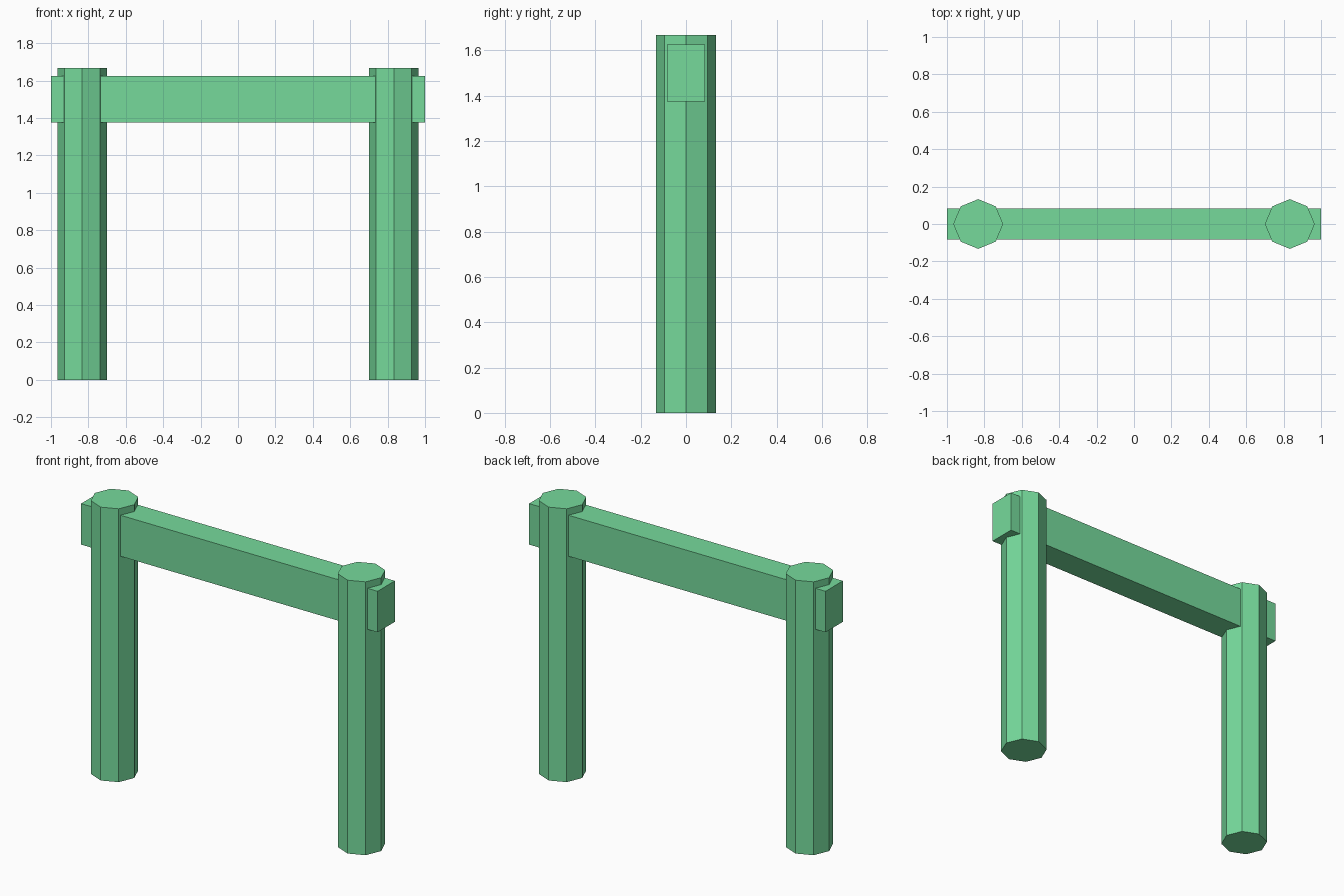
import bpy

if "Cube" in bpy.data.objects:
    bpy.data.objects.remove(bpy.data.objects["Cube"])

POST_X, POST_R, POST_H = 0.833, 0.133, 1.667

green = bpy.data.materials.new("green")
green.diffuse_color = (0.18, 0.70, 0.33, 1)
green.use_nodes = True
green.node_tree.nodes["Principled BSDF"].inputs["Base Color"].default_value = green.diffuse_color


def finish(name):
    obj = bpy.context.object
    obj.name = name
    obj.data.materials.append(green)
    return obj


# Eight-sided upright posts, corners on the x and y axes
for name, side in (("left_post", -1), ("right_post", 1)):
    bpy.ops.mesh.primitive_cylinder_add(
        vertices=8, radius=POST_R, depth=POST_H,
        location=(side * POST_X, 0, POST_H / 2))
    finish(name)

# Crossbar passing through both posts
bpy.ops.mesh.primitive_cube_add(size=1, location=(0, 0, 1.5))
bar = finish("crossbar")
bar.scale = (2, 0.167, 0.25)
bpy.ops.object.transform_apply(location=False, rotation=False, scale=True)
